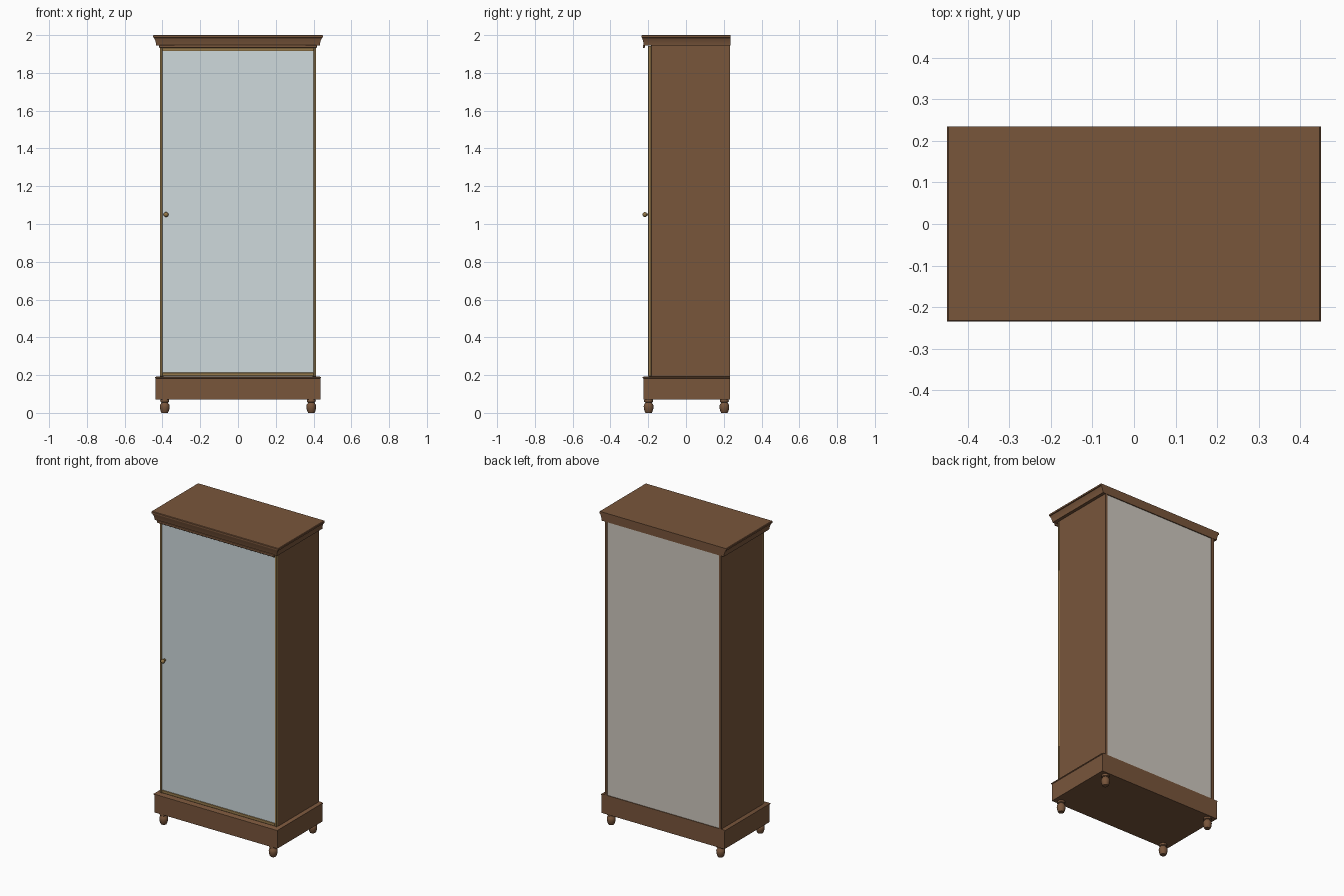
import bpy, bmesh, math

if "Cube" in bpy.data.objects:
    bpy.data.objects.remove(bpy.data.objects["Cube"])


def mat(name, r, g, b):
    m = bpy.data.materials.new(name)
    m.diffuse_color = (r, g, b, 1)
    m.use_nodes = True
    m.node_tree.nodes["Principled BSDF"].inputs["Base Color"].default_value = m.diffuse_color
    return m


WOOD = mat("walnut", 0.19, 0.092, 0.044)
BRASS = mat("brass", 0.30, 0.19, 0.07)
GLASS = mat("glass", 0.62, 0.70, 0.72)
LINING = mat("back_lining", 0.62, 0.58, 0.52)


def finish(name, bm, material, bevel=0.0):
    bmesh.ops.recalc_face_normals(bm, faces=bm.faces)
    me = bpy.data.meshes.new(name)
    bm.to_mesh(me)
    bm.free()
    ob = bpy.data.objects.new(name, me)
    bpy.context.collection.objects.link(ob)
    me.materials.append(material)
    if bevel:
        mod = ob.modifiers.new("bevel", 'BEVEL')
        mod.width, mod.segments = bevel, 2
    bpy.ops.object.select_all(action='DESELECT')
    bpy.context.view_layer.objects.active = ob
    ob.select_set(True)
    bpy.ops.object.shade_smooth_by_angle(angle=math.radians(35))
    return ob


def box(name, x, y, z, material, bevel=0.0):
    bm = bmesh.new()
    bmesh.ops.create_cube(bm, size=1)
    for v in bm.verts:
        for i, (a, b) in enumerate((x, y, z)):
            v.co[i] = a if v.co[i] < 0 else b
    return finish(name, bm, material, bevel)


def moulding(name, profile, back, material, bevel=0.0):
    # stacked rectangles (z, half width, front y), flush at the back
    bm = bmesh.new()
    rings = [[bm.verts.new(p) for p in ((-w, f, z), (w, f, z), (w, back, z), (-w, back, z))]
             for z, w, f in profile]
    for a, b in zip(rings, rings[1:]):
        for i in range(4):
            j = (i + 1) % 4
            bm.faces.new((a[i], a[j], b[j], b[i]))
    bm.faces.new(rings[0])
    bm.faces.new(rings[-1])
    return finish(name, bm, material, bevel)


def turned(name, profile, loc, material, axis='Z', steps=24):
    # (radius, height) profile spun around an axis
    bm = bmesh.new()
    vs = [bm.verts.new((r, 0, h)) for r, h in profile]
    es = [bm.edges.new(p) for p in zip(vs, vs[1:])]
    bmesh.ops.spin(bm, geom=vs + es, cent=(0, 0, 0), axis=(0, 0, 1),
                   angle=2 * math.pi, steps=steps)
    bmesh.ops.remove_doubles(bm, verts=bm.verts, dist=1e-5)
    ob = finish(name, bm, material)
    ob.location = loc
    if axis == 'Y':
        ob.rotation_euler.x = math.pi / 2
    return ob


# Turned feet
FOOT = [(0, 0), (0.017, 0), (0.021, 0.008), (0.025, 0.022), (0.026, 0.034), (0.024, 0.044),
        (0.018, 0.052), (0.017, 0.055), (0.023, 0.058), (0.024, 0.064), (0.022, 0.071), (0, 0.071)]
for sx, side in ((-1, "left"), (1, "right")):
    for y, end in ((-0.198, "front"), (0.203, "back")):
        turned(f"{end}_{side}_foot", FOOT, (sx * 0.388, y, 0), WOOD)

# Plinth
moulding("plinth", [(0.07, 0.436, -0.225), (0.182, 0.436, -0.225), (0.184, 0.439, -0.229),
                    (0.189, 0.439, -0.229), (0.192, 0.434, -0.224)], 0.233, WOOD)

# Carcass
for sx, side in ((-1, "left"), (1, "right")):
    a, b = sorted((sx * 0.413, sx * 0.395))
    box(f"{side}_side_panel", (a, b), (-0.184, 0.233), (0.19, 1.95), WOOD, 0.001)
box("back_panel", (-0.396, 0.396), (0.218, 0.229), (0.19, 1.945), LINING)

# Shelves
for i in range(4):
    z = 0.54 + i * 0.35
    box(f"shelf_{i + 1}", (-0.395, 0.395), (-0.16, 0.218), (z - 0.005, z + 0.005), GLASS)

# Cornice with front bead
moulding("cornice", [(1.944, 0.433, -0.223), (1.952, 0.434, -0.225), (1.968, 0.437, -0.227),
                     (1.982, 0.443, -0.232), (1.986, 0.445, -0.233), (1.987, 0.45, -0.235),
                     (1.997, 0.45, -0.235), (2.0, 0.447, -0.232)], 0.235, WOOD)
box("cornice_bead", (-0.417, 0.417), (-0.228, -0.218), (1.932, 1.948), WOOD, 0.003)

# Brass door frame and glass pane
for sx, side in ((-1, "left"), (1, "right")):
    a, b = sorted((sx * 0.413, sx * 0.400))
    box(f"{side}_door_stile", (a, b), (-0.2, -0.185), (0.193, 1.943), BRASS, 0.002)
box("bottom_door_rail", (-0.40, 0.40), (-0.2, -0.185), (0.195, 0.213), BRASS, 0.002)
box("top_door_rail", (-0.40, 0.40), (-0.2, -0.185), (1.916, 1.943), BRASS, 0.002)
box("door_glass", (-0.401, 0.401), (-0.196, -0.190), (0.212, 1.917), GLASS)

# Door knob
KNOB = [(0, 0), (0.009, 0), (0.009, 0.003), (0.005, 0.005), (0.005, 0.010)]
KNOB += [(0.013 * math.sin(t), 0.021 - 0.012 * math.cos(t))
         for t in [math.radians(30 + 15 * i) for i in range(10)]] + [(0, 0.033)]
turned("door_knob", KNOB, (-0.381, -0.197, 1.05), BRASS, 'Y')
